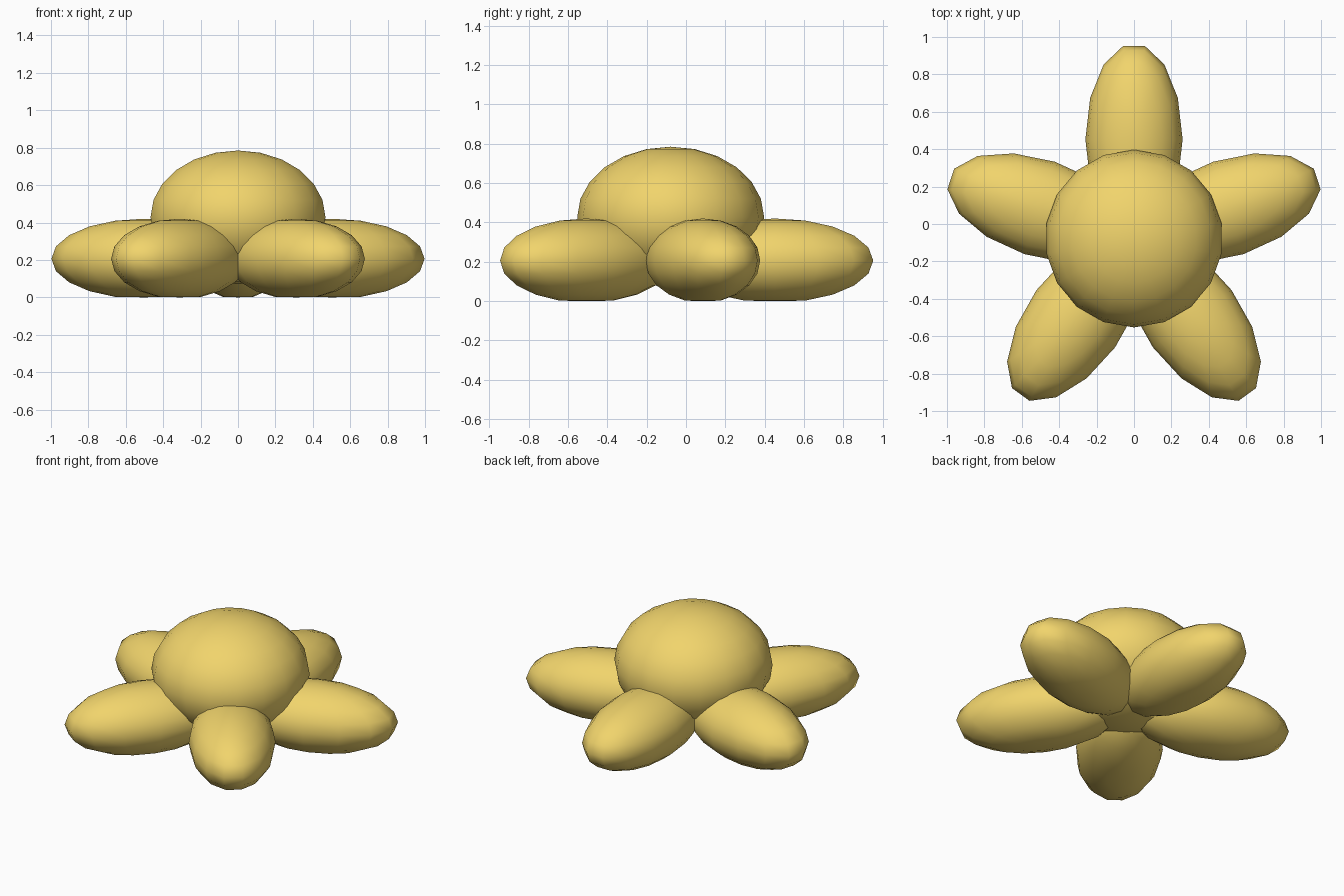
import bpy
import bmesh
from math import radians
from mathutils import Matrix, Vector

if "Cube" in bpy.data.objects:
    bpy.data.objects.remove(bpy.data.objects["Cube"])

CENTRE_Y = -0.078

mat = bpy.data.materials.new("golden_yellow")
mat.diffuse_color = (0.88, 0.66, 0.15, 1)
mat.use_nodes = True
mat.node_tree.nodes["Principled BSDF"].inputs["Base Color"].default_value = mat.diffuse_color


def ellipsoid(name, segments, rings, radii, centre, turn, phase=0.0):
    """Smooth low-poly ellipsoid; first vertex on local +X, then phase and turn."""
    bm = bmesh.new()
    bmesh.ops.create_uvsphere(bm, u_segments=segments, v_segments=rings, radius=1)
    # measure where the primitive's meridians start, so phase is absolute
    eq = max(bm.verts, key=lambda v: (round(v.co.xy.length, 4), v.co.x))
    start = Vector((1, 0)).angle_signed(eq.co.xy)
    spin = Matrix.Rotation(phase + start, 4, 'Z')
    place = (Matrix.Translation(centre) @ Matrix.Rotation(turn, 4, 'Z')
             @ Matrix.Diagonal((*radii, 1)) @ spin)
    bmesh.ops.transform(bm, matrix=place, verts=bm.verts)
    # flatten the underside where it rests on the ground
    for v in bm.verts:
        v.co.z = max(v.co.z, 0)
    for f in bm.faces:
        f.smooth = True
    mesh = bpy.data.meshes.new(name)
    bm.to_mesh(mesh)
    bm.free()
    mesh.materials.append(mat)
    ob = bpy.data.objects.new(name, mesh)
    bpy.context.collection.objects.link(ob)
    return ob


# Central dome
ellipsoid("body", 18, 12, (0.475, 0.475, 0.357), (0, CENTRE_Y, 0.428), radians(90))

# Five arms around the body, blunt edge at each tip
for i in range(5):
    a = radians(90 + 72 * i)
    direction = Vector((1, 0, 0))
    direction.rotate(Matrix.Rotation(a, 3, 'Z'))
    centre = direction * 0.53 + Vector((0, CENTRE_Y, 0.206))
    ellipsoid(f"arm_{i + 1}", 14, 10, (0.513, 0.26, 0.214), centre, a, radians(180 / 14))
